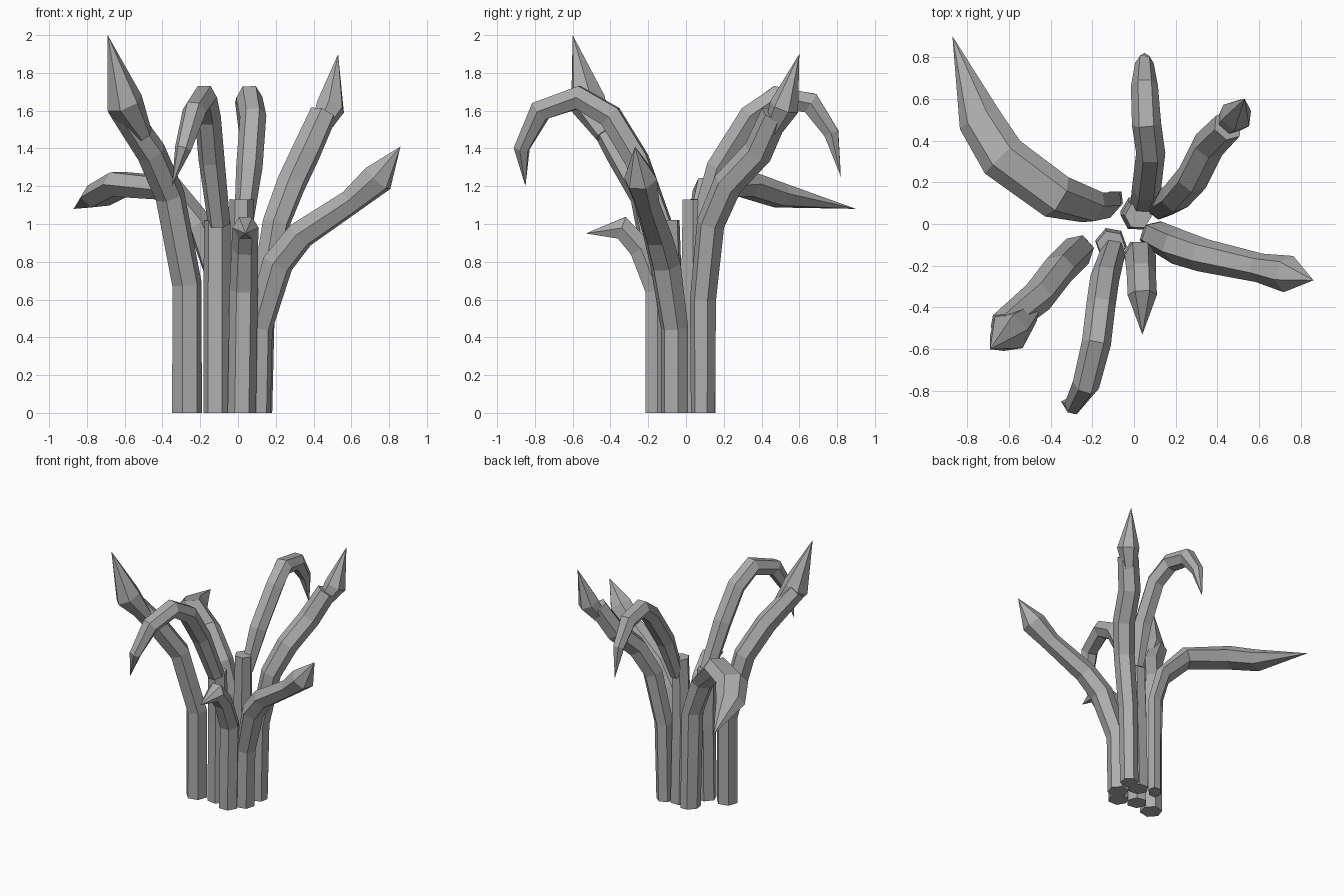
import bpy, bmesh, math
from mathutils import Vector

cube = bpy.data.objects.get("Cube")
if cube:
    bpy.data.objects.remove(cube, do_unlink=True)

GREY = (0.42, 0.42, 0.42, 1)
grey = bpy.data.materials.new("plain grey")
grey.use_nodes = True
grey.diffuse_color = GREY
grey.node_tree.nodes["Principled BSDF"].inputs["Base Color"].default_value = GREY

SIDES = 6


def stalk(name, lean, path, flat=1.0):
    """Sweep a six-sided section along (x, y, z, radius) points.
    lean is the heading in degrees; a zero radius makes a point."""
    bm = bmesh.new()
    heading = math.radians(lean)
    side = Vector((-math.sin(heading), math.cos(heading), 0))
    centres = [Vector(p[:3]) for p in path]
    rings = []
    for i, c in enumerate(centres):
        radius = path[i][3]
        if radius == 0:
            rings.append([bm.verts.new(c)])
            continue
        before, after = centres[max(i - 1, 0)], centres[min(i + 1, len(path) - 1)]
        along = (c - before).normalized() + (after - c).normalized()
        if c.z == 0:
            along = Vector((0, 0, 1))
        along.normalize()
        up = along.cross(side).normalized()
        across = up.cross(along)
        ring = []
        for k in range(SIDES):
            a = math.tau * k / SIDES
            ring.append(bm.verts.new(c + radius * (math.cos(a) * across + flat * math.sin(a) * up)))
        rings.append(ring)
    for low, high in zip(rings, rings[1:]):
        for k in range(SIDES):
            n = (k + 1) % SIDES
            if len(high) == 1:
                bm.faces.new((low[k], low[n], high[0]))
            else:
                bm.faces.new((low[k], low[n], high[n], high[k]))
    for ring in (rings[0], rings[-1]):
        if len(ring) > 1:
            bm.faces.new(ring)
    bmesh.ops.recalc_face_normals(bm, faces=bm.faces)
    mesh = bpy.data.meshes.new(name)
    bm.to_mesh(mesh)
    bm.free()
    mesh.materials.append(grey)
    obj = bpy.data.objects.new(name, mesh)
    bpy.context.collection.objects.link(obj)


# Tall front right stalk with a spear head
stalk("tall_stalk", 222, [
    (-.27, -.13, 0, .08), (-.27, -.13, .68, .08), (-.36, -.22, 1.15, .08),
    (-.46, -.35, 1.38, .08), (-.63, -.49, 1.63, .07)])
stalk("tall_stalk_head", 222, [
    (-.5, -.43, 1.47, .05), (-.6, -.52, 1.64, .1), (-.69, -.6, 2, 0)])

# Front arch that curls over and hangs down
stalk("front_arch_base", 260, [
    (-.11, -.1, 0, .075), (-.11, -.09, .6, .075), (-.11, -.1, 1.02, .07)])
stalk("front_arch", 260, [
    (-.1, -.13, 1, .06), (-.14, -.26, 1.34, .07), (-.16, -.4, 1.57, .07),
    (-.18, -.57, 1.67, .07), (-.23, -.77, 1.6, .065), (-.29, -.87, 1.4, .045),
    (-.35, -.85, 1.2, 0)])

# Short front thorn
stalk("short_thorn", 270, [
    (.02, -.15, 0, .075), (.03, -.15, .65, .075), (.035, -.24, .87, .07),
    (.04, -.34, .98, .07), (.04, -.53, .95, 0)])

# Low stalk reaching out to the left
stalk("left_stalk", 343, [
    (.1, -.06, 0, .075), (.11, -.06, .45, .075), (.21, -.11, .79, .085),
    (.33, -.15, .94, .08), (.6, -.21, 1.12, .07), (.74, -.24, 1.24, .09),
    (.86, -.27, 1.41, 0)])

# Tall rear left stalk with a spear head
stalk("rear_left_stalk", 50, [
    (.12, .09, 0, .065), (.13, .09, .6, .07), (.2, .13, 1, .075),
    (.28, .22, 1.21, .08), (.36, .38, 1.38, .08), (.45, .47, 1.58, .075)])
stalk("rear_left_head", 50, [
    (.43, .46, 1.5, .05), (.49, .52, 1.62, .08), (.53, .6, 1.9, 0)])

# Rear arch that curls over and hangs down
stalk("rear_arch_base", 88, [
    (.01, .06, 0, .075), (.01, .04, .6, .075), (.02, .04, 1.13, .065)])
stalk("rear_arch", 88, [
    (.03, .07, 1, .05), (.06, .17, 1.3, .07), (.08, .34, 1.57, .07),
    (.06, .48, 1.67, .07), (.05, .66, 1.64, .065), (.05, .77, 1.48, .045),
    (.05, .82, 1.25, 0)])

# Broad rear blade that bends over level
stalk("blade_stalk", 138, [
    (-.11, .1, 0, .075), (-.12, .09, .75, .08), (-.2, .08, 1, .09),
    (-.37, .13, 1.19, .11), (-.63, .32, 1.21, .115), (-.74, .5, 1.15, .105),
    (-.87, .9, 1.08, 0)], flat=.65)
